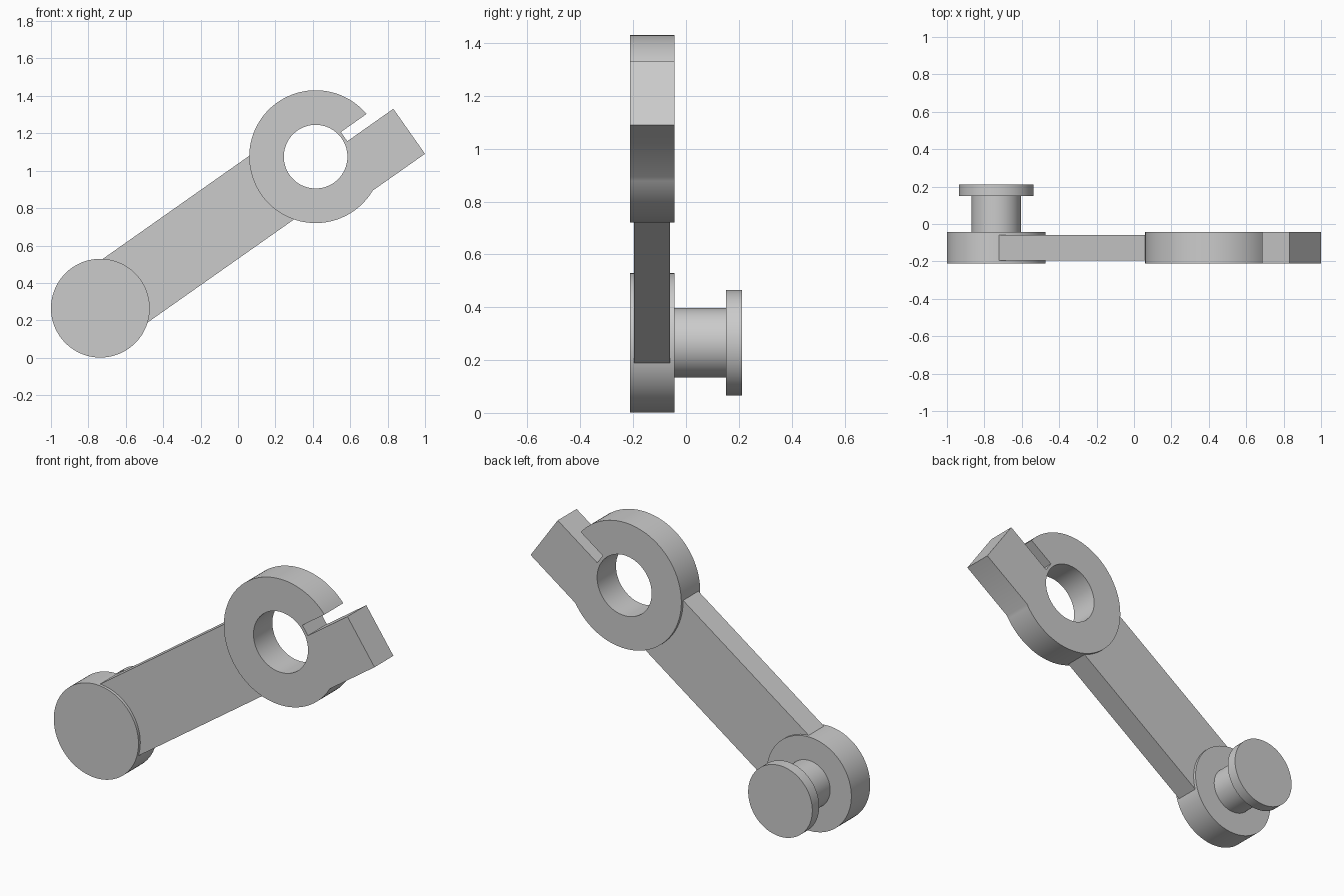
import bpy, bmesh
from math import sin, cos, asin, pi, sqrt, hypot, atan2

cube = bpy.data.objects.get("Cube")
if cube:
    bpy.data.objects.remove(cube, do_unlink=True)

grey = bpy.data.materials.new("plain grey")
grey.use_nodes = True
grey.diffuse_color = (0.6, 0.6, 0.6, 1)
grey.node_tree.nodes["Principled BSDF"].inputs["Base Color"].default_value = (0.6, 0.6, 0.6, 1)

# Centres of the two ends in the x-z plane; the lever runs between them
PIVOT = (-0.736, 0.265)
CLAMP = (0.415, 1.075)
dx, dz = CLAMP[0] - PIVOT[0], CLAMP[1] - PIVOT[1]
LENGTH, TILT = hypot(dx, dz), atan2(dz, dx)
FRONT, BACK = -0.212, -0.044


def arc(radius, start=0.0, end=2 * pi, steps=96):
    """Points on an arc; a full circle leaves out the repeated last point."""
    count = steps if end - start >= 2 * pi - 1e-6 else steps + 1
    angles = [start + (end - start) * i / steps for i in range(count)]
    return [(radius * cos(a), radius * sin(a)) for a in angles]


def prism(name, centre, loops, y0, y1):
    """Fill outlines (later ones are holes) tilted with the lever, extrude along y."""
    bm = bmesh.new()
    edges = []
    for loop in loops:
        verts = [bm.verts.new((centre[0] + u * cos(TILT) - v * sin(TILT), y0,
                               centre[1] + u * sin(TILT) + v * cos(TILT))) for u, v in loop]
        edges += [bm.edges.new((a, b)) for a, b in zip(verts, verts[1:] + verts[:1])]
    if len(loops) == 1:
        bm.faces.new(verts)
    else:
        bmesh.ops.triangle_fill(bm, edges=edges, use_beauty=True, normal=(0, -1, 0))
    side = bmesh.ops.extrude_face_region(bm, geom=bm.faces[:])
    moved = [g for g in side["geom"] if isinstance(g, bmesh.types.BMVert)]
    bmesh.ops.translate(bm, verts=moved, vec=(0, y1 - y0, 0))
    bmesh.ops.recalc_face_normals(bm, faces=bm.faces[:])
    mesh = bpy.data.meshes.new(name)
    bm.to_mesh(mesh)
    bm.free()
    mesh.materials.append(grey)
    obj = bpy.data.objects.new(name, mesh)
    bpy.context.collection.objects.link(obj)
    return obj


# Split clamp: ring with a bore, a slot and a flat lug
ring_r, bore_r, slot, slot_floor = 0.355, 0.17, 0.03, 0.186
lug_end, lug_low = 0.487, -0.324
outline = arc(ring_r, asin(slot / ring_r), 2 * pi + asin(lug_low / ring_r))
outline += [(lug_end, lug_low), (lug_end, -slot), (slot_floor, -slot), (slot_floor, slot)]

# Flat bar, its ends tucked inside the disc and the ring
half = 0.208
bar_start, bar_end = 0.12, LENGTH - 0.26
bar = [(bar_start, -half), (bar_end, -half), (bar_end, half), (bar_start, half)]

parts = [
    prism("clamp_ring", CLAMP, [outline, arc(bore_r)], FRONT, BACK),
    prism("lever_bar", PIVOT, [bar], -0.196, -0.06),
    prism("pivot_disc", PIVOT, [arc(0.264)], FRONT, BACK),
    prism("pin_shaft", PIVOT, [arc(0.132)], BACK - 0.02, 0.16),
    prism("pin_head", PIVOT, [arc(0.2)], 0.151, 0.212),
]

# Smooth round walls, sharp rims
bpy.ops.object.select_all(action='DESELECT')
for part in parts:
    part.select_set(True)
bpy.context.view_layer.objects.active = parts[0]
bpy.ops.object.shade_smooth_by_angle(angle=pi / 6)
